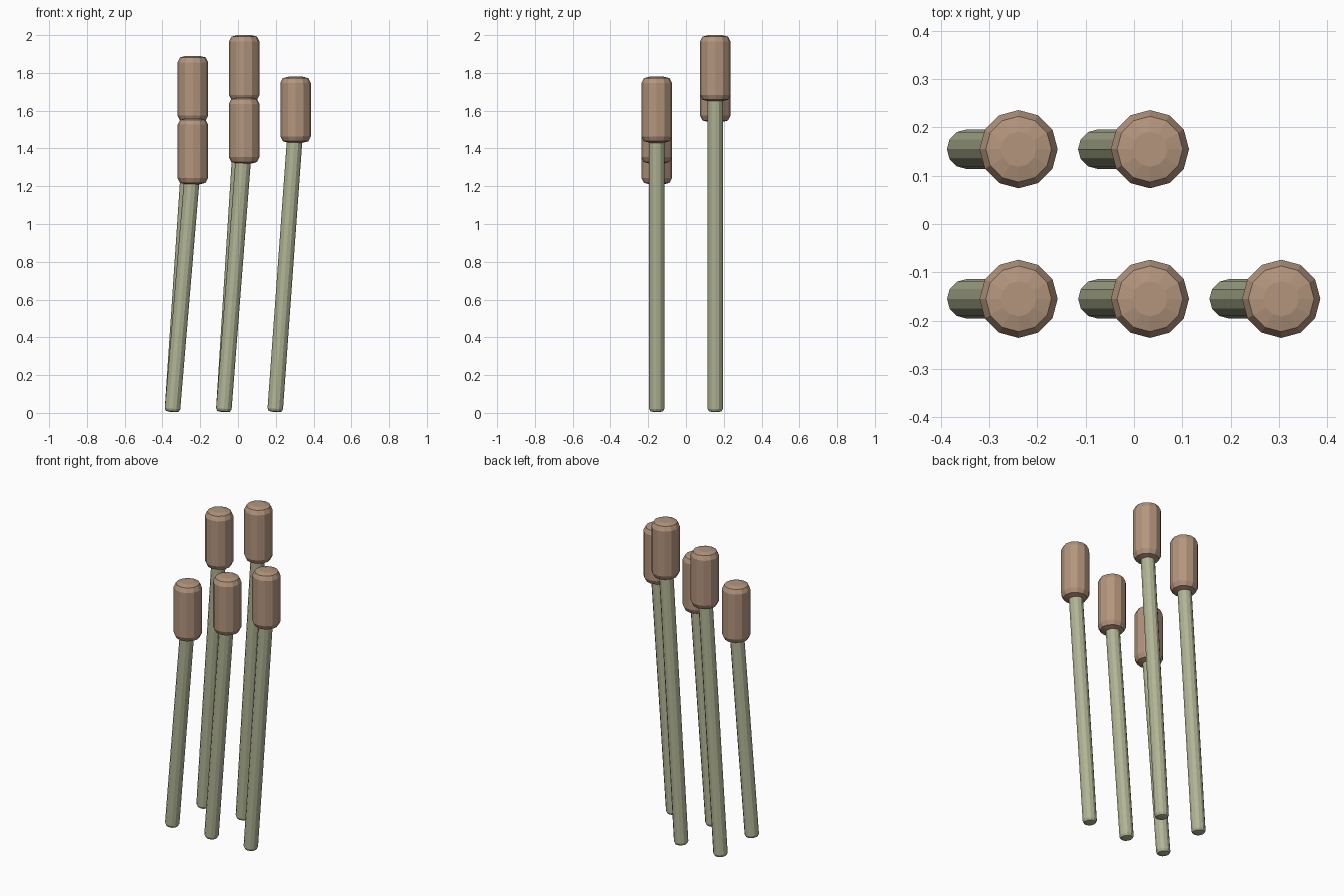
import bpy, bmesh, math
from mathutils import Vector, Matrix

if "Cube" in bpy.data.objects:
    bpy.data.objects.remove(bpy.data.objects["Cube"])

SIDES = 12


def material(name, rgb):
    m = bpy.data.materials.new(name)
    m.diffuse_color = (*rgb, 1)
    m.use_nodes = True
    m.node_tree.nodes["Principled BSDF"].inputs["Base Color"].default_value = m.diffuse_color
    return m


stem_mat = material("reed_green", (0.44, 0.46, 0.30))
head_mat = material("seed_brown", (0.45, 0.30, 0.205))


def rounded_rod(name, start, end, r, mat):
    """12-sided rod with soft chamfered, slightly domed ends."""
    start, end = Vector(start), Vector(end)
    axis = end - start
    length = axis.length
    cap = [(0.45, 0.0), (0.84, 0.10), (1.0, 0.42)]  # radius, inset (in r)
    profile = [(k * r, d * r) for k, d in cap]
    profile += [(k * r, length - d * r) for k, d in reversed(cap)]
    bm = bmesh.new()
    rings = []
    for rad, z in profile:
        rings.append([bm.verts.new((rad * math.cos(a), rad * math.sin(a), z))
                      for a in (2 * math.pi * i / SIDES for i in range(SIDES))])
    for lo, hi in zip(rings, rings[1:]):
        for i in range(SIDES):
            j = (i + 1) % SIDES
            bm.faces.new((lo[i], lo[j], hi[j], hi[i]))
    bm.faces.new(rings[0][::-1])
    bm.faces.new(rings[-1])
    # Tilt about y so the rod follows its axis
    tilt = Matrix.Rotation(math.atan2(axis.x, axis.z), 4, 'Y')
    bm.transform(Matrix.Translation(start) @ tilt)
    me = bpy.data.meshes.new(name)
    bm.to_mesh(me)
    bm.free()
    me.materials.append(mat)
    ob = bpy.data.objects.new(name, me)
    bpy.context.collection.objects.link(ob)
    return ob


# Five reeds: three in the front row, two taller ones behind
for n in range(5):
    col, row = n % 3, n // 3
    x = -0.348 + 0.272 * col
    y = -0.155 + 0.31 * row
    z = 1.21 + 0.11 * n  # bottom of the seed head
    hx = x + 0.109
    rounded_rod(f"stem_{n + 1}", (x, y, 0.005), (hx, y, z + 0.09), 0.041, stem_mat)
    rounded_rod(f"seed_head_{n + 1}", (hx, y, z), (hx, y, z + 0.35), 0.081, head_mat)
